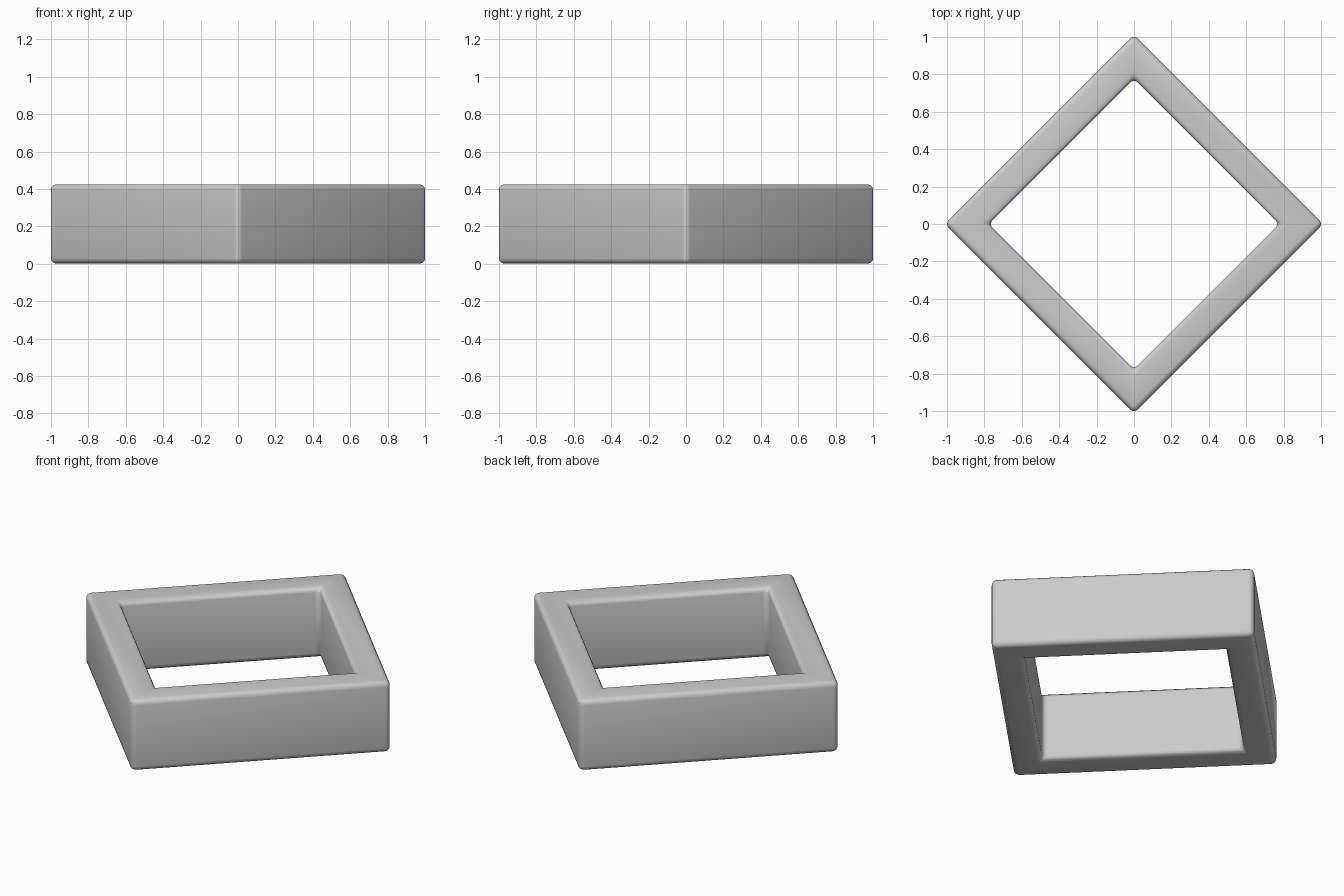
import bpy, bmesh
from math import cos, sin, pi

if "Cube" in bpy.data.objects:
    bpy.data.objects.remove(bpy.data.objects["Cube"])

HEIGHT = 0.425
BEVEL = 0.03
OUTER = 1.0 + BEVEL * 0.414    # sharp corner radius before rounding
INNER = 0.765 + BEVEL * 0.414

# Square frame standing on one diagonal, as a four-sided ring
bm = bmesh.new()

def ring(radius, z):
    return [bm.verts.new((radius * cos(i * pi / 2), radius * sin(i * pi / 2), z)) for i in range(4)]

loops = [ring(OUTER, 0), ring(OUTER, HEIGHT), ring(INNER, HEIGHT), ring(INNER, 0)]
for k in range(4):
    a, b = loops[k], loops[(k + 1) % 4]
    for i in range(4):
        j = (i + 1) % 4
        bm.faces.new((a[i], a[j], b[j], b[i]))
bmesh.ops.recalc_face_normals(bm, faces=bm.faces)

mesh = bpy.data.meshes.new("square_frame")
bm.to_mesh(mesh)
bm.free()
frame = bpy.data.objects.new("square_frame", mesh)
bpy.context.collection.objects.link(frame)
for p in mesh.polygons:
    p.use_smooth = True

# Rounded edges, inside and out
bevel = frame.modifiers.new("rounded_edges", 'BEVEL')
bevel.width = BEVEL
bevel.segments = 4
bevel.limit_method = 'ANGLE'
bevel.angle_limit = pi / 6
